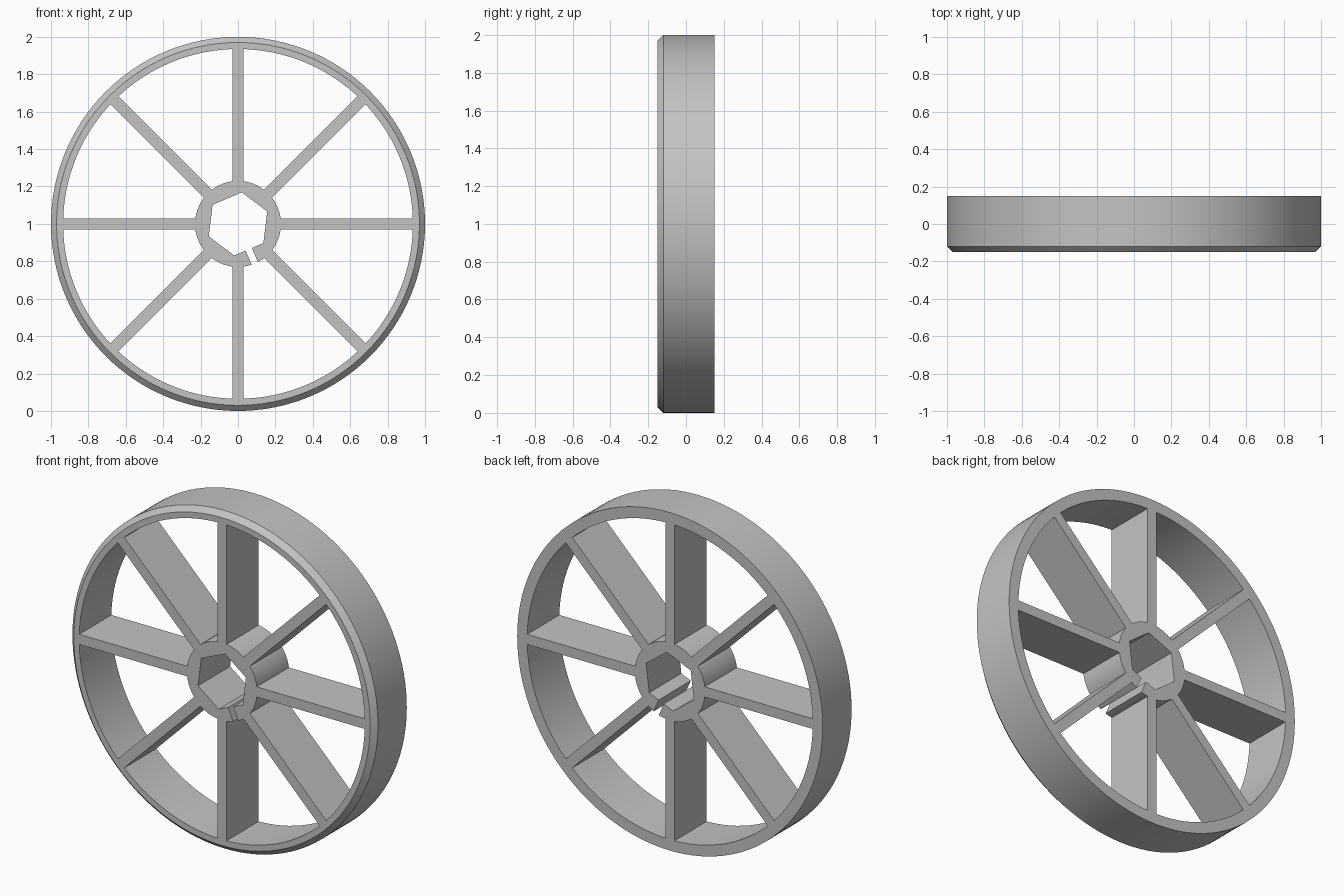
import bpy
import bmesh
from math import radians, cos, sin, tau, sqrt
from mathutils import Matrix, Vector

cube = bpy.data.objects.get("Cube")
if cube:
    bpy.data.objects.remove(cube, do_unlink=True)

HALF = 0.15          # half the wheel's depth
OUTER, INNER = 1.0, 0.935
CHAMFER = 0.03
HUB_R, HEX_R = 0.23, 0.17
SPOKE_W = 0.06
SLIT_ANGLE, SLIT_W = radians(-67), 0.036
CENTRE = Vector((0, 0, 1))

grey = bpy.data.materials.new("light grey")
grey.use_nodes = True
colour = (0.55, 0.55, 0.55, 1)
grey.diffuse_color = colour
grey.node_tree.nodes["Principled BSDF"].inputs["Base Color"].default_value = colour


def finish(name, bm):
    bmesh.ops.recalc_face_normals(bm, faces=bm.faces)
    mesh = bpy.data.meshes.new(name)
    bm.to_mesh(mesh)
    bm.free()
    mesh.materials.append(grey)
    obj = bpy.data.objects.new(name, mesh)
    obj.location = CENTRE
    bpy.context.collection.objects.link(obj)
    bpy.ops.object.select_all(action='DESELECT')
    obj.select_set(True)
    bpy.context.view_layer.objects.active = obj
    bpy.ops.object.shade_smooth_by_angle(angle=radians(30))
    return obj


# Rim: a profile turned around the axle, chamfered at the front
def make_rim(steps=128):
    profile = [(INNER, -HALF), (OUTER - CHAMFER, -HALF),
               (OUTER, -HALF + CHAMFER), (OUTER, HALF), (INNER, HALF)]
    bm = bmesh.new()
    rings = [[bm.verts.new((r * cos(tau * i / steps), y, r * sin(tau * i / steps)))
              for r, y in profile] for i in range(steps)]
    for a, b in zip(rings, rings[1:] + rings[:1]):
        for j in range(len(profile)):
            k = (j + 1) % len(profile)
            bm.faces.new((a[j], a[k], b[k], b[j]))
    finish("rim", bm)


# Hub: a round collar with a hexagonal bore, split by a slit through one flat
def make_hub(steps=64):
    h = SLIT_W / 2
    reach = sqrt(HUB_R ** 2 - h ** 2)
    gap = h / HUB_R
    arc = [gap + (tau - 2 * gap) * i / steps for i in range(1, steps)]
    outline = [(reach, h)] + [(HUB_R * cos(a), HUB_R * sin(a)) for a in arc]
    outline.append((reach, -h))
    flat = HEX_R * cos(radians(30))
    outline.append((flat, -h))
    for i in range(6):
        a = radians(-30 - 60 * i)
        outline.append((HEX_R * cos(a), HEX_R * sin(a)))
    outline.append((flat, h))

    bm = bmesh.new()
    c, s = cos(SLIT_ANGLE), sin(SLIT_ANGLE)
    front = bm.faces.new([bm.verts.new((u * c - v * s, -HALF, u * s + v * c))
                          for u, v in outline])
    out = bmesh.ops.extrude_face_region(bm, geom=[front], use_keep_orig=True)
    moved = [g for g in out["geom"] if isinstance(g, bmesh.types.BMVert)]
    bmesh.ops.translate(bm, verts=moved, vec=(0, 2 * HALF, 0))
    finish("hub", bm)


# Spokes: eight flat bars between hub and rim
def make_spoke(index):
    start, end = HUB_R - 0.005, INNER + 0.004
    bm = bmesh.new()
    shape = (Matrix.Rotation(-tau * index / 8, 4, 'Y')
             @ Matrix.Translation(((start + end) / 2, 0, 0))
             @ Matrix.Diagonal((end - start, 2 * HALF, SPOKE_W, 1)))
    bmesh.ops.create_cube(bm, size=1, matrix=shape)
    finish(f"spoke_{index + 1}", bm)


make_rim()
make_hub()
for n in range(8):
    make_spoke(n)
